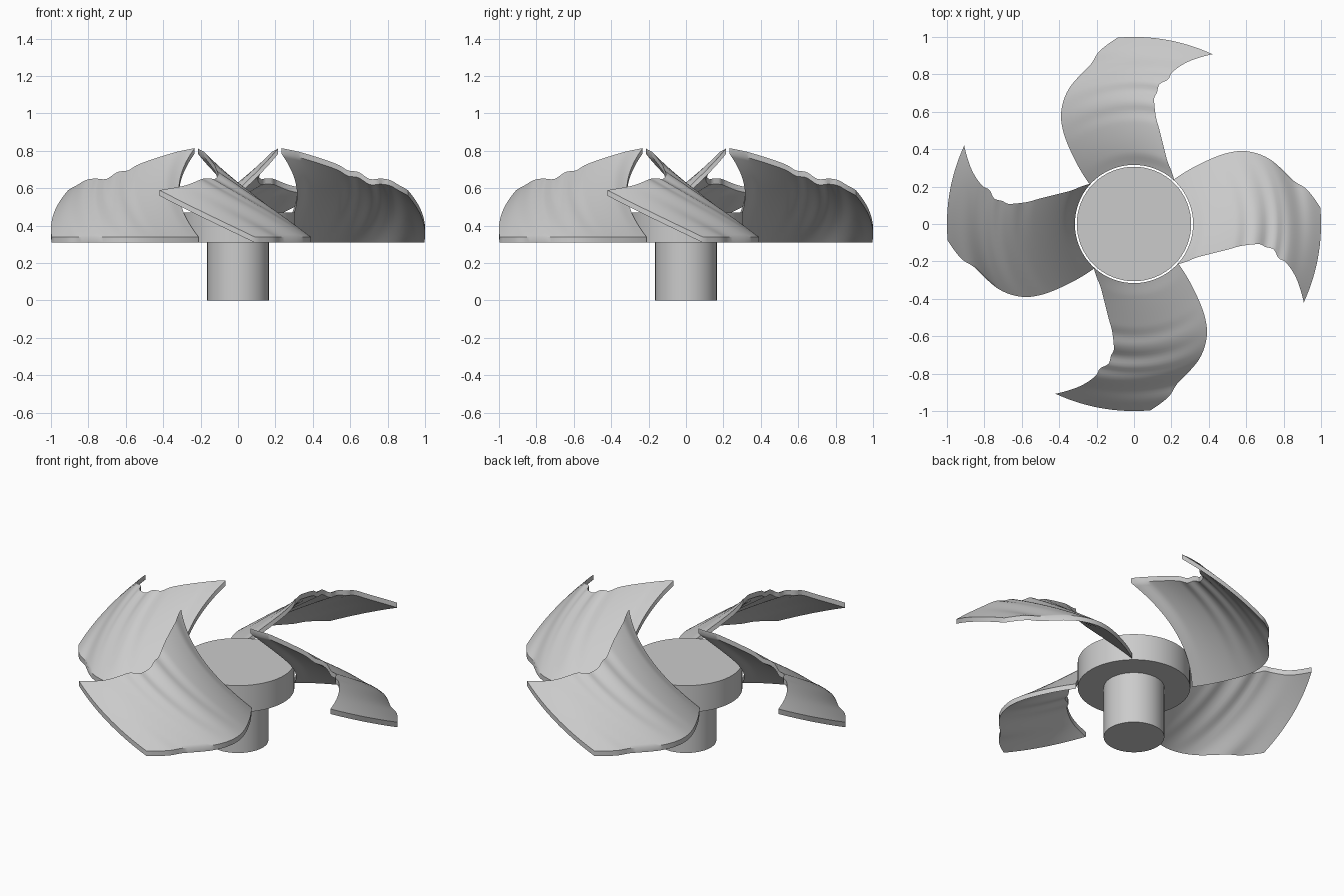
import bpy, bmesh, math
from math import radians, cos, sin

cube = bpy.data.objects.get("Cube")
if cube:
    bpy.data.objects.remove(cube, do_unlink=True)

BOTTOM, THICK = 0.31, 0.03
R_IN, R_OUT = 0.316, 1.0
RINGS, CHORD = 48, 24

# Blade outline against radius: angles of the low and high edges, height of the high edge
LOW_EDGE = [(.316, 48.2), (.474, 42.4), (.628, 37.2), (.716, 32.9), (.8, 26),
            (.88, 15.6), (.94, 11.5), (1, 5.1)]
HIGH_EDGE = [(.316, -42.8), (.387, -27), (.547, -13.5), (.674, -9.1), (.714, -9.9),
             (.762, -10.4), (.792, -13.2), (.835, -14.1), (.909, -18.1), (1, -24.8)]
HIGH_Z = [(.316, .815), (.387, .79), (.547, .728), (.6, .695), (.65, .688), (.714, .65),
          (.78, .652), (.835, .645), (.909, .615), (1, .59)]

metal = bpy.data.materials.new("light_grey")
metal.use_nodes = True
GREY = (0.6, 0.6, 0.6, 1)
metal.diffuse_color = GREY
metal.node_tree.nodes["Principled BSDF"].inputs["Base Color"].default_value = GREY


def smooth_lookup(points, x):
    """Cubic interpolation through a list of (x, value) points."""
    last = len(points) - 1

    def slope(i):
        a, b = points[max(i - 1, 0)], points[min(i + 1, last)]
        return (b[1] - a[1]) / (b[0] - a[0])

    i = 0
    while i < last - 1 and x > points[i + 1][0]:
        i += 1
    (x0, v0), (x1, v1) = points[i], points[i + 1]
    w = x1 - x0
    t = (x - x0) / w
    s = t * t * (3 - 2 * t)
    return (v0 + (v1 - v0) * s + w * t * (1 - t) * ((1 - t) * slope(i) - t * slope(i + 1)))


def finish(obj, angle):
    obj.data.materials.append(metal)
    bpy.ops.object.select_all(action='DESELECT')
    obj.select_set(True)
    bpy.context.view_layer.objects.active = obj
    bpy.ops.object.shade_smooth_by_angle(angle=radians(angle))


def cylinder(name, radius, z0, z1):
    bpy.ops.mesh.primitive_cylinder_add(vertices=64, radius=radius, depth=z1 - z0,
                                        location=(0, 0, (z0 + z1) / 2))
    obj = bpy.context.object
    obj.name = name
    finish(obj, 40)


def blade_mesh():
    """Twisted sheet swept along arcs, thickened straight up."""
    bm = bmesh.new()
    grid = []
    for i in range(RINGS + 1):
        r = R_IN + (R_OUT - R_IN) * i / RINGS
        low, high = smooth_lookup(LOW_EDGE, r), smooth_lookup(HIGH_EDGE, r)
        rise = smooth_lookup(HIGH_Z, r) - THICK - BOTTOM
        row = []
        for j in range(CHORD + 1):
            t = j / CHORD
            a = radians(low + (high - low) * t)
            row.append(bm.verts.new((r * cos(a), r * sin(a), BOTTOM + rise * t)))
        grid.append(row)
    for i in range(RINGS):
        for j in range(CHORD):
            bm.faces.new((grid[i][j], grid[i + 1][j], grid[i + 1][j + 1], grid[i][j + 1]))
    sheet = bm.faces[:]
    top = bmesh.ops.extrude_face_region(bm, geom=sheet, use_keep_orig=True)["geom"]
    bmesh.ops.translate(bm, vec=(0, 0, THICK),
                        verts=[v for v in top if isinstance(v, bmesh.types.BMVert)])
    bmesh.ops.recalc_face_normals(bm, faces=bm.faces)
    mesh = bpy.data.meshes.new("blade")
    bm.to_mesh(mesh)
    bm.free()
    return mesh


# Shaft and hub
cylinder("shaft", 0.165, 0, BOTTOM)
cylinder("hub", 0.306, BOTTOM, 0.47)

# Four blades around the hub
for k, side in enumerate(("left", "back", "right", "front")):
    blade = bpy.data.objects.new(side + "_blade", blade_mesh())
    bpy.context.collection.objects.link(blade)
    blade.rotation_euler.z = k * math.pi / 2
    finish(blade, 40)
